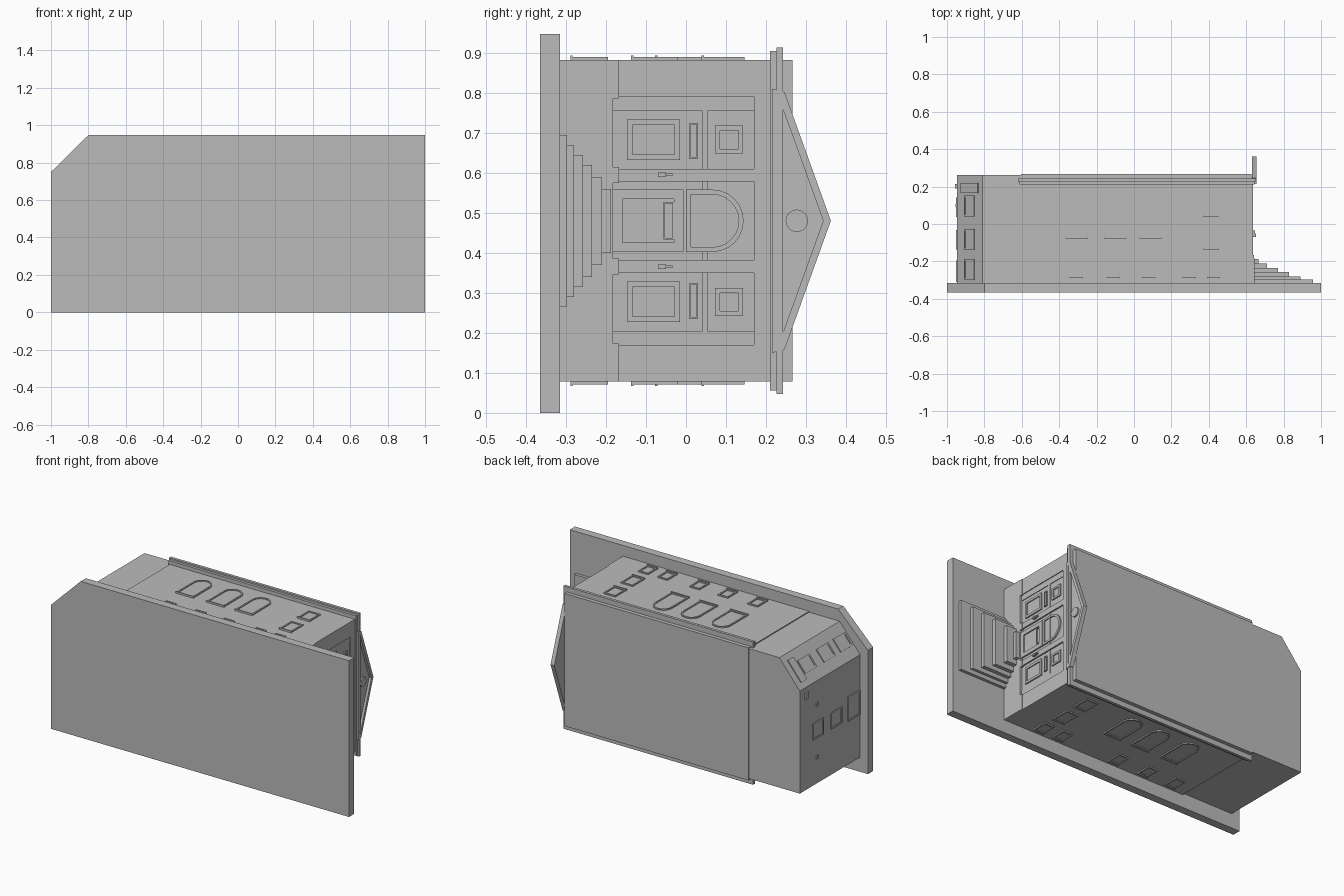
import bpy, bmesh, math
from mathutils import Vector

old = bpy.data.objects.get("Cube")
if old:
    bpy.data.objects.remove(old, do_unlink=True)

stone = bpy.data.materials.new("grey_stone")
stone.use_nodes = True
GREY = (0.5, 0.5, 0.5, 1)
stone.diffuse_color = GREY
stone.node_tree.nodes["Principled BSDF"].inputs["Base Color"].default_value = GREY

X, Y, Z = Vector((1, 0, 0)), Vector((0, 1, 0)), Vector((0, 0, 1))
MID = 0.48      # centre line of the hall across z
HALF = 0.402    # half width of the hall


def panel(name, pts, origin, u, v, n, depth, rim=0, floor=0.002):
    """Extrude a flat outline along n; a rim leaves a raised frame around a sunken pane."""
    bm = bmesh.new()
    face = bm.faces.new([bm.verts.new(Vector(origin) + u * a + v * b) for a, b in pts])
    top = bmesh.ops.extrude_face_region(bm, geom=[face])["geom"]
    bmesh.ops.translate(bm, vec=n * depth, verts=[e for e in top if isinstance(e, bmesh.types.BMVert)])
    cap = next(e for e in top if isinstance(e, bmesh.types.BMFace))
    bmesh.ops.recalc_face_normals(bm, faces=bm.faces)
    if rim:
        bmesh.ops.inset_region(bm, faces=[cap], thickness=rim, use_even_offset=True)
        ring = bmesh.ops.extrude_face_region(bm, geom=[cap])["geom"]
        bmesh.ops.translate(bm, vec=n * (floor - depth),
                            verts=[e for e in ring if isinstance(e, bmesh.types.BMVert)])
        if cap.is_valid:
            bm.faces.remove(cap)
    bmesh.ops.recalc_face_normals(bm, faces=bm.faces)
    mesh = bpy.data.meshes.new(name)
    bm.to_mesh(mesh)
    bm.free()
    mesh.materials.append(stone)
    ob = bpy.data.objects.new(name, mesh)
    bpy.context.collection.objects.link(ob)
    return ob


def rect(a0, a1, b0, b1):
    return [(a0, b0), (a1, b0), (a1, b1), (a0, b1)]


def box(name, x0, x1, y0, y1, z0, z1):
    return panel(name, rect(x0, x1, y0, y1), (0, 0, z0), X, Y, Z, z1 - z0)


def centred(name, x0, x1, y0, y1, half):
    return box(name, x0, x1, y0, y1, MID - half, MID + half)


def arch(centre, half, low, high, steps=12):
    """Upright outline with a round head; second coordinate is up."""
    spring = high - half
    curve = [(centre + half * math.cos(math.pi * i / steps),
              spring + half * math.sin(math.pi * i / steps)) for i in range(steps + 1)]
    return [(centre - half, low), (centre + half, low)] + curve


# Ground slab with one cut corner
panel("ground_slab", [(-1, 0), (1, 0), (1, 0.947), (-0.8, 0.947), (-1, 0.75)],
      (0, -0.365, 0), X, Z, Y, 0.05)

# Main hall and rear annex
centred("main_hall", -0.605, 0.628, -0.316, 0.266, HALF)
BACK, CUT = -0.947, -0.81
TOP, SHOULDER = 0.876, 0.71
panel("rear_annex", [(-0.6, 0.088), (-0.6, TOP), (CUT, TOP), (BACK, SHOULDER), (BACK, 0.088)],
      (0, -0.316, 0), X, Z, Y, 0.578)

# Cornice in two steps
centred("cornice_lower", -0.612, 0.643, 0.21, 0.226, 0.424)
centred("cornice_upper", -0.62, 0.652, 0.226, 0.243, 0.433)

# Front stairs, stepping in on three sides
treads = [(-0.297, 0.214, 0.957), (-0.28, 0.19, 0.89), (-0.257, 0.165, 0.83),
          (-0.235, 0.14, 0.77), (-0.21, 0.11, 0.71), (-0.187, 0.08, 0.665)]
for y, half, x in treads:
    centred("stair_step", 0.62, x, -0.316, y, half)

# Facade plinth, frieze and string course
centred("facade_plinth", 0.62, 0.643, -0.316, -0.183, HALF)
centred("facade_frieze", 0.62, 0.637, 0.17, 0.211, HALF)
centred("facade_string_course", 0.62, 0.632, 0.04, 0.055, 0.28)

FRONT = (0.628, 0, 0)
for s in (-1, 1):
    def strip(name, x1, y0, y1, a, b):
        lo, hi = sorted((MID + s * a, MID + s * b))
        return box(name, 0.62, x1, y0, y1, lo, hi)

    # Corner piers and pilasters with small bases
    strip("corner_pier", 0.637, -0.183, 0.17, 0.31, HALF)
    strip("corner_pier_base", 0.641, -0.183, -0.167, 0.306, HALF)
    strip("pilaster", 0.637, -0.183, 0.17, 0.098, 0.13)
    strip("pilaster_base", 0.641, -0.183, -0.167, 0.094, 0.134)
    strip("bay_surround", 0.632, -0.183, 0.17, 0.276, 0.31)

    # Windows of the side bays
    for name, y0, y1, a, b, rim in (("tall_window", -0.148, -0.015, 0.152, 0.253, 0.014),
                                    ("bay_plaque", 0.008, 0.03, 0.155, 0.245, 0.004),
                                    ("upper_window", 0.073, 0.143, 0.168, 0.238, 0.012)):
        lo, hi = sorted((MID + s * a, MID + s * b))
        panel("front_" + name, rect(y0, y1, lo, hi), FRONT, Y, Z, X, 0.008, rim)

    # Wall lamps
    strip("lamp_bracket", 0.648, -0.052, -0.034, 0.112, 0.118)
    strip("lamp_shade", 0.652, -0.07, -0.05, 0.109, 0.121)

# Entrance door and arched window over it
panel("door_surround", rect(-0.183, -0.006, MID - 0.078, MID + 0.078), FRONT, Y, Z, X, 0.009, 0.024)
panel("door_panel", rect(-0.056, -0.03, MID - 0.047, MID + 0.047), FRONT, Y, Z, X, 0.007, 0.004)
panel("door_arch_window", arch(MID, 0.078, 0, 0.144), FRONT, Z, Y, X, 0.009, 0.012)

# Pediment with a sunken field and a round medallion
slope = [(0.215, 0.81), (0.246, 0.802), (0.362, MID), (0.246, 0.158), (0.215, 0.15)]
panel("pediment", slope, (0.63, 0, 0), Y, Z, X, 0.025, 0.018, 0.01)
disc = [(0.277 + 0.028 * math.cos(math.tau * i / 24), MID + 0.028 * math.sin(math.tau * i / 24))
        for i in range(24)]
panel("pediment_medallion", disc, (0.636, 0, 0), Y, Z, X, 0.012)

# Long walls: arched, square and basement windows with sills
low_rows = {1: (-0.31, -0.11, 0.08, 0.295, 0.425), -1: (-0.49, -0.3, -0.095, 0.295, 0.425)}
for s, row in low_rows.items():
    wall, out = (0, 0, MID + s * HALF), Z * s

    def wall_window(name, outline, cx, half, low):
        panel(name, outline, wall, X, Y, out, 0.007, 0.009)
        panel(name + "_sill", rect(cx - half, cx + half, low - 0.004, low + 0.002),
              wall, X, Y, out, 0.011)

    for cx in (-0.305, -0.1, 0.09):
        wall_window("arched_window", arch(cx, 0.058, -0.073, 0.146), cx, 0.06, -0.073)
    for low, high in ((-0.133, -0.02), (0.043, 0.146)):
        wall_window("square_window", rect(0.372, 0.452, low, high), 0.412, 0.042, low)
    for cx in row:
        wall_window("basement_window", rect(cx - 0.034, cx + 0.034, -0.285, -0.195), cx, 0.036, -0.285)

# Rear wall: two windows, a door and small fittings
REAR = (BACK, 0, 0)
for y in (0.09, -0.085):
    panel("rear_window", rect(y - 0.052, y + 0.052, 0.365, 0.465), REAR, Y, Z, -X, 0.006, 0.01)
panel("rear_door", rect(-0.31, -0.195, 0.35, 0.5), REAR, Y, Z, -X, 0.006, 0.01)
box("rear_lamp", BACK - 0.01, BACK + 0.002, 0.19, 0.215, 0.64, 0.68)
for z in (0.25, 0.57):
    box("rear_vent", BACK - 0.007, BACK + 0.002, 0.092, 0.108, z - 0.01, z + 0.01)

# Cut rear corner: three windows and a sign board
along = Vector((CUT - BACK, 0, TOP - SHOULDER)).normalized()
outward = Vector((-along.z, 0, along.x))
centre = ((CUT + BACK) / 2, 0, (TOP + SHOULDER) / 2)
for y in (0.097, -0.083, -0.243):
    panel("corner_window", rect(y - 0.056, y + 0.056, -0.042, 0.042), centre, Y, along, outward, 0.006, 0.01)
panel("corner_sign_board", rect(0.165, 0.22, -0.072, 0.072), centre, Y, along, outward, 0.006)
